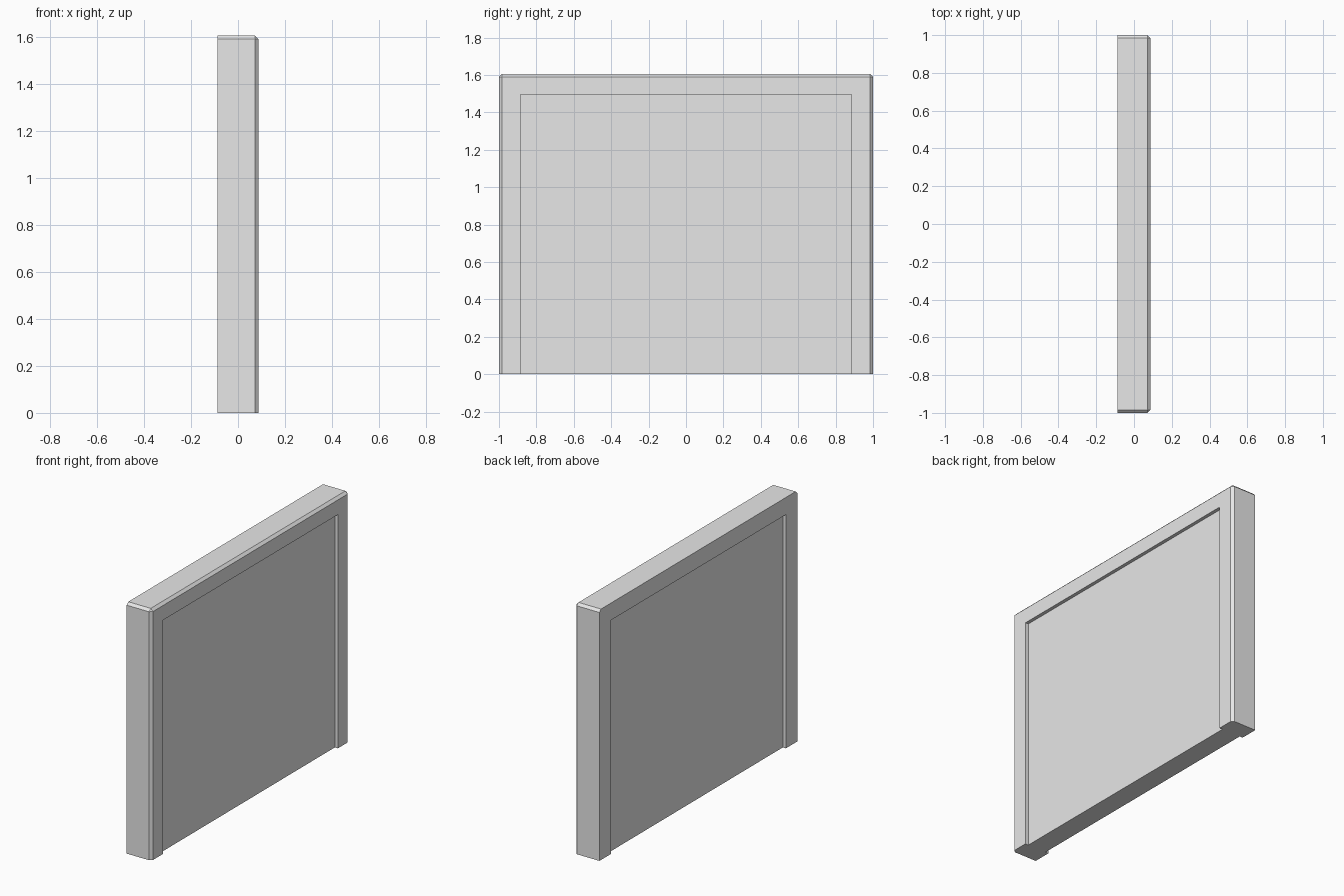
import bpy
import bmesh

cube = bpy.data.objects.get("Cube")
if cube:
    bpy.data.objects.remove(cube, do_unlink=True)

HALF_T, HALF_W, HEIGHT = 0.0875, 1.0, 1.605   # outer size
OPEN_W, OPEN_H = 0.885, 1.495                 # opening inside the frame
RECESS, CHAMFER = 0.022, 0.016

grey = bpy.data.materials.new("light grey")
grey.use_nodes = True
grey.diffuse_color = (0.8, 0.8, 0.8, 1)
grey.node_tree.nodes["Principled BSDF"].inputs["Base Color"].default_value = (0.8, 0.8, 0.8, 1)


def prism(name, profile, half_depth, bevel_rule=None):
    """Extrude a (y, z) profile along x, then chamfer the edges picked by the rule."""
    bm = bmesh.new()
    face = bm.faces.new([bm.verts.new((-half_depth, y, z)) for y, z in profile])
    ext = bmesh.ops.extrude_face_region(bm, geom=[face], use_keep_orig=True)
    for v in ext["geom"]:
        if isinstance(v, bmesh.types.BMVert):
            v.co.x = half_depth
    bmesh.ops.recalc_face_normals(bm, faces=bm.faces)
    if bevel_rule:
        edges = [e for e in bm.edges if bevel_rule(*[v.co for v in e.verts])]
        bmesh.ops.bevel(bm, geom=edges, offset=CHAMFER, segments=1,
                        affect='EDGES', clamp_overlap=True)
    mesh = bpy.data.meshes.new(name)
    bm.to_mesh(mesh)
    bm.free()
    mesh.materials.append(grey)
    obj = bpy.data.objects.new(name, mesh)
    bpy.context.collection.objects.link(obj)
    return obj


def outer_edge(a, b):
    """Outer rim on the +x side, and the two top corners."""
    outer = all(abs(c.y) > OPEN_W + 0.01 for c in (a, b))
    rim = a.x > 0 and b.x > 0
    corner = min(a.z, b.z) > OPEN_H + 0.01
    return outer and (rim or corner) and not (corner and a.x < 0 and b.x < 0)


# Frame: two posts and a top rail in one piece
prism("frame", [(-HALF_W, 0), (-HALF_W, HEIGHT), (HALF_W, HEIGHT), (HALF_W, 0),
                (OPEN_W, 0), (OPEN_W, OPEN_H), (-OPEN_W, OPEN_H), (-OPEN_W, 0)],
      HALF_T, outer_edge)

# Panel: set back from the frame on both sides
prism("panel", [(-OPEN_W, 0), (-OPEN_W, OPEN_H), (OPEN_W, OPEN_H), (OPEN_W, 0)],
      HALF_T - RECESS)
